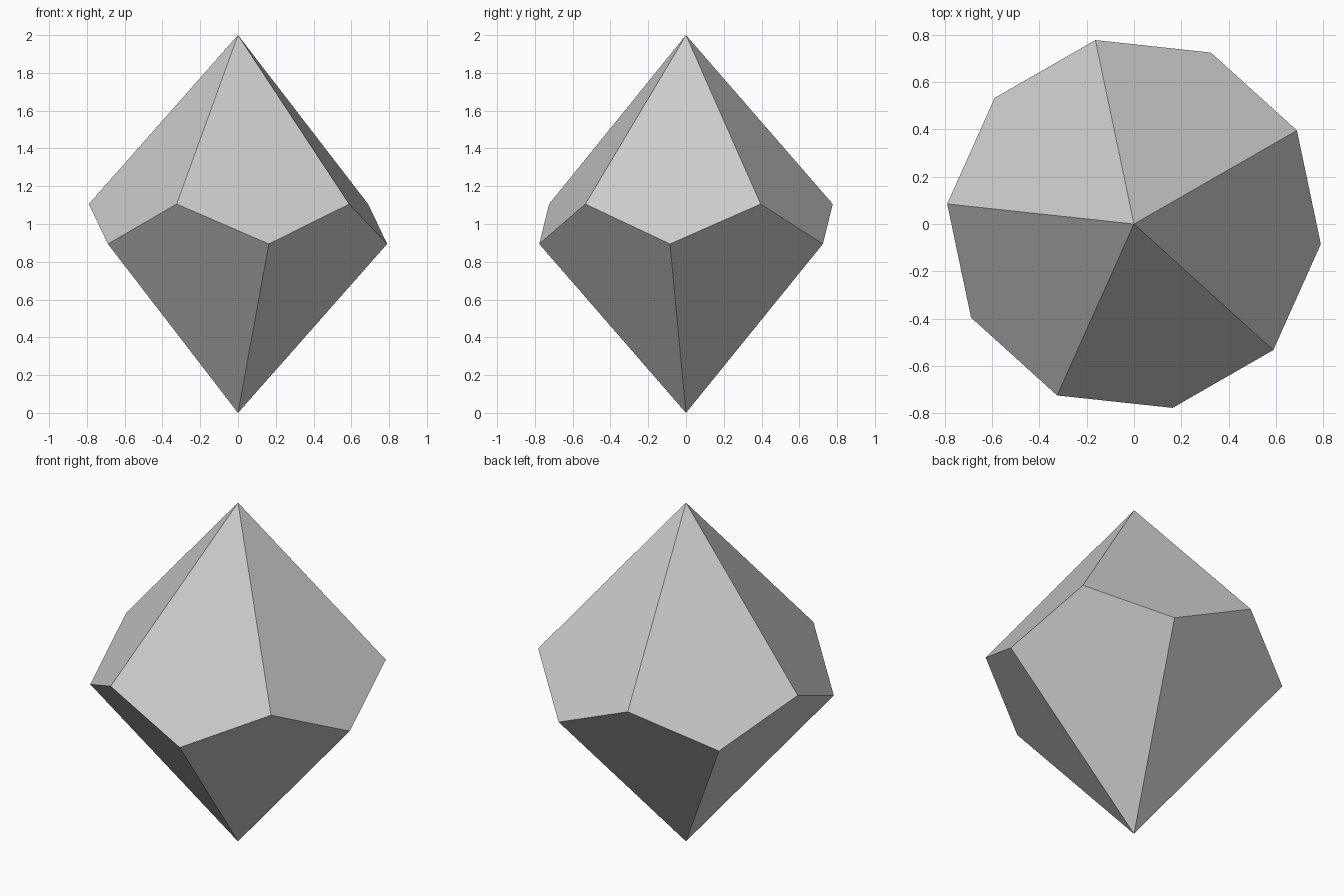
import bpy
import bmesh
from math import cos, sin, pi, radians

cube = bpy.data.objects.get("Cube")
if cube:
    bpy.data.objects.remove(cube, do_unlink=True)

# Plain grey material
grey = bpy.data.materials.new("light grey")
grey.use_nodes = True
colour = (0.6, 0.6, 0.6, 1)
grey.diffuse_color = colour
grey.node_tree.nodes["Principled BSDF"].inputs["Base Color"].default_value = colour

# Ten-sided die: zigzag belt between two tips, joined by kite faces
SIDES = 10
RADIUS = 0.794
TURN = radians(-6.14)
STEP = 2 * pi / SIDES
# Belt offset that keeps every kite flat
OFFSET = (1 - cos(STEP)) / (1 + cos(STEP))

bm = bmesh.new()
top = bm.verts.new((0, 0, 2))
bottom = bm.verts.new((0, 0, 0))
belt = []
for i in range(SIDES):
    a = TURN + i * STEP
    z = 1 + OFFSET if i % 2 else 1 - OFFSET
    belt.append(bm.verts.new((RADIUS * cos(a), RADIUS * sin(a), z)))

for i in range(SIDES):
    before, middle, after = belt[i - 1], belt[i], belt[(i + 1) % SIDES]
    if i % 2:
        bm.faces.new((bottom, after, middle, before))
    else:
        bm.faces.new((top, before, middle, after))
bmesh.ops.recalc_face_normals(bm, faces=bm.faces)

mesh = bpy.data.meshes.new("ten_sided_die")
bm.to_mesh(mesh)
bm.free()
mesh.materials.append(grey)
die = bpy.data.objects.new("ten_sided_die", mesh)
bpy.context.collection.objects.link(die)
